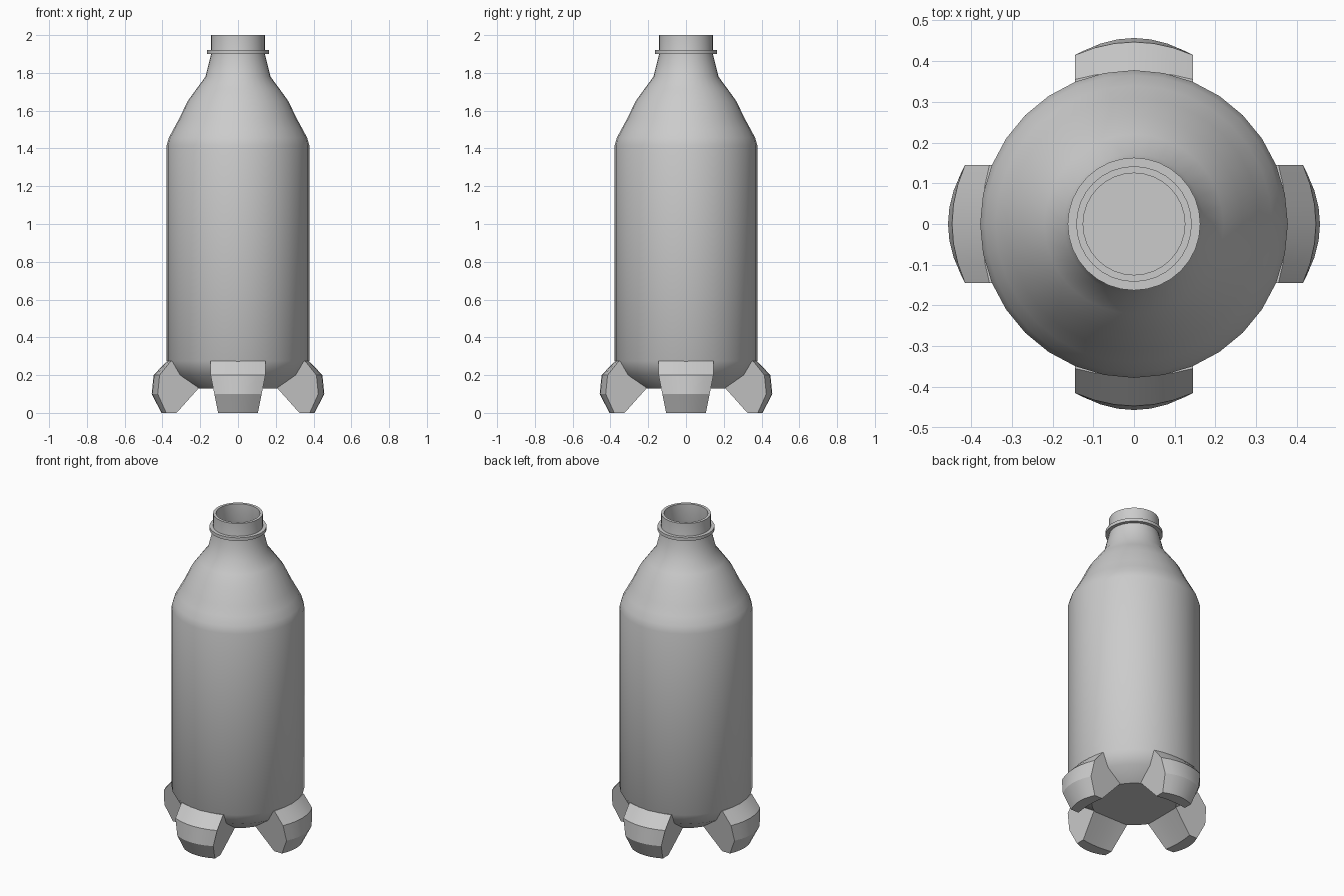
import bpy, bmesh, math

cube = bpy.data.objects.get("Cube")
if cube:
    bpy.data.objects.remove(cube, do_unlink=True)

grey = bpy.data.materials.new("plain grey")
grey.use_nodes = True
GREY = (0.6, 0.6, 0.6, 1)
grey.diffuse_color = GREY
grey.node_tree.nodes["Principled BSDF"].inputs["Base Color"].default_value = GREY


def finish(name, bm, angle):
    bmesh.ops.recalc_face_normals(bm, faces=bm.faces)
    mesh = bpy.data.meshes.new(name)
    bm.to_mesh(mesh)
    bm.free()
    mesh.materials.append(grey)
    obj = bpy.data.objects.new(name, mesh)
    bpy.context.collection.objects.link(obj)
    bpy.ops.object.select_all(action='DESELECT')
    obj.select_set(True)
    bpy.context.view_layer.objects.active = obj
    if angle:
        bpy.ops.object.shade_smooth_by_angle(angle=math.radians(angle))
    return obj


def lathe(name, profile, sides=32, angle=35):
    """Revolve (radius, height) points around z; radius 0 makes a pole."""
    bm = bmesh.new()
    verts = [bm.verts.new((r, 0, z)) for r, z in profile]
    edges = [bm.edges.new(pair) for pair in zip(verts, verts[1:])]
    bmesh.ops.spin(bm, geom=verts + edges, axis=(0, 0, 1), cent=(0, 0, 0),
                   steps=sides, angle=math.tau)
    bmesh.ops.remove_doubles(bm, verts=bm.verts, dist=0.0005)
    return finish(name, bm, angle)


# Bottle: base, wall, shoulder, neck, rim, then the hollow inside
outer = [(0, .13), (.24, .13), (.335, .2), (.378, .275), (.378, 1.415),
         (.366, 1.457), (.34, 1.505), (.31, 1.56), (.267, 1.65), (.22, 1.715),
         (.172, 1.78), (.156, 1.845), (.142, 1.9), (.142, 2)]
inner = [(.125, 2), (.125, 1.9), (.155, 1.78), (.25, 1.65), (.36, 1.415),
         (.36, .28), (.23, .15), (0, .15)]
lathe("bottle", outer + inner)

# Collar ring under the mouth
lathe("neck_collar", [(.135, 1.9), (.163, 1.9), (.163, 1.92), (.135, 1.92), (.135, 1.9)])

# Foot: loops of (radius, height, half width), with bowed outer faces
FOOT = [(.2, .275, .145, 0), (.375, .275, .145, .02), (.447, .2, .145, .032),
        (.457, .1, .125, .032), (.405, 0, .105, .025), (.335, 0, .105, .01),
        (.2, .14, .125, 0)]
STEPS = 6


def foot(name, turn):
    bm = bmesh.new()
    rows = []
    for i in range(STEPS + 1):
        t = 2 * i / STEPS - 1
        row = []
        for r, z, half, bow in FOOT:
            x, y = r - bow * t * t, half * t
            row.append(bm.verts.new((x * math.cos(turn) - y * math.sin(turn),
                                     x * math.sin(turn) + y * math.cos(turn), z)))
        rows.append(row)
    for a, b in zip(rows, rows[1:]):
        for j in range(len(FOOT)):
            k = (j + 1) % len(FOOT)
            bm.faces.new((a[j], a[k], b[k], b[j]))
    bm.faces.new(rows[0])
    bm.faces.new(rows[-1])
    finish(name, bm, 20)


for side, name in enumerate(("left_foot", "back_foot", "right_foot", "front_foot")):
    foot(name, side * math.pi / 2)
